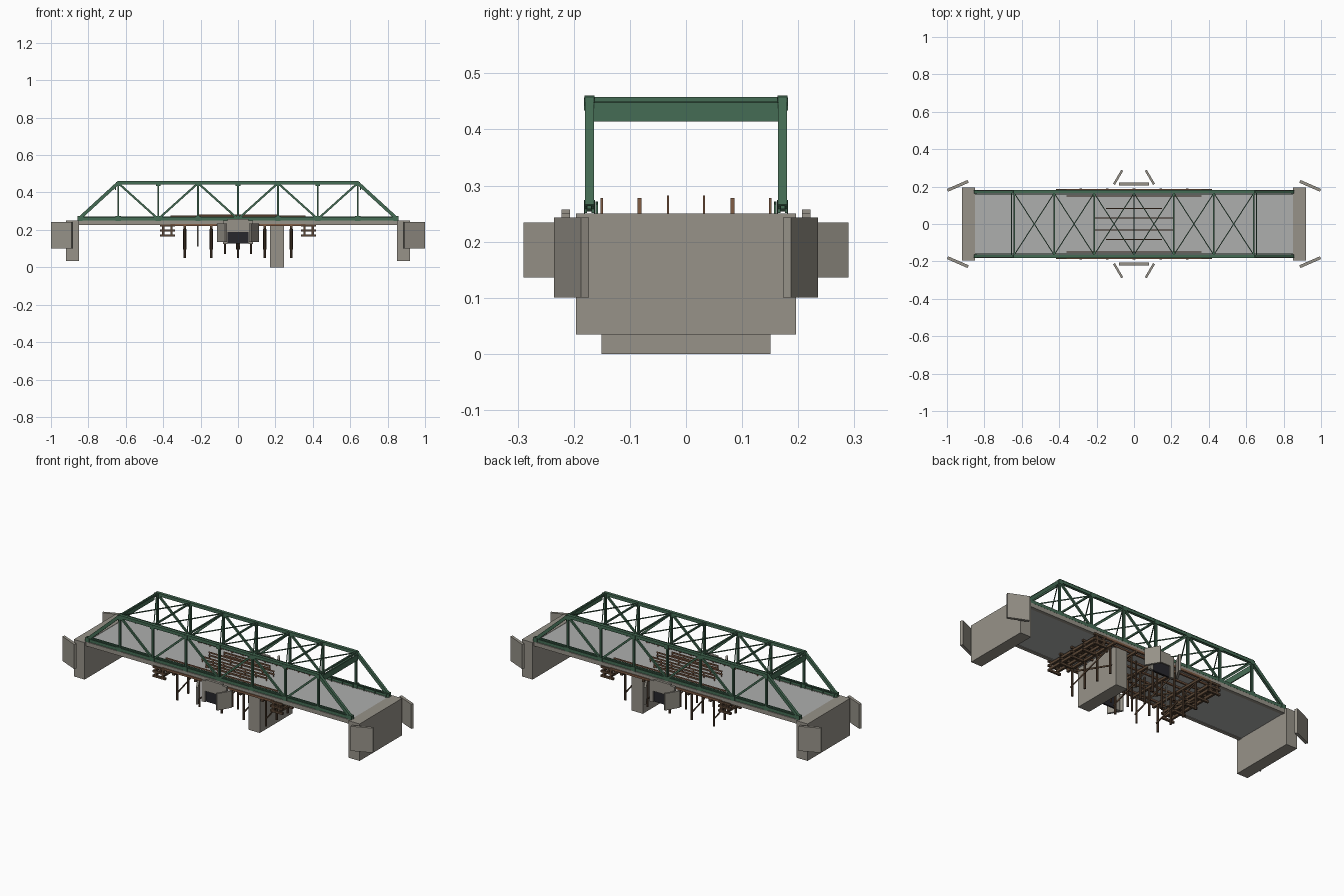
import bpy, bmesh, math
from mathutils import Vector, Matrix

if "Cube" in bpy.data.objects:
    bpy.data.objects.remove(bpy.data.objects["Cube"])


def mat(name, r, g, b):
    m = bpy.data.materials.new(name)
    m.diffuse_color = (r, g, b, 1)
    m.use_nodes = True
    m.node_tree.nodes["Principled BSDF"].inputs["Base Color"].default_value = m.diffuse_color
    return m


GREEN = mat("green_steel", 0.06, 0.15, 0.09)
CONC = mat("concrete", 0.31, 0.29, 0.25)
ROAD = mat("deck_grey", 0.42, 0.43, 0.42)
WOOD = mat("dark_timber", 0.10, 0.06, 0.035)
RAIL = mat("brown_timber", 0.22, 0.11, 0.06)
DARK = mat("dark_opening", 0.02, 0.02, 0.025)


class Part:
    """Collects boxes, bars and piles into one named object."""

    def __init__(self, name, material):
        self.name, self.material, self.bm = name, material, bmesh.new()

    def box(self, x0, x1, y0, y1, z0, z1):
        c = Vector((x0 + x1, y0 + y1, z0 + z1)) / 2
        m = Matrix.Translation(c) @ Matrix.Diagonal((x1 - x0, y1 - y0, z1 - z0, 1))
        bmesh.ops.create_cube(self.bm, size=1, matrix=m)

    def bar(self, a, b, w, h):
        # w is the horizontal width, h the depth of the section
        a, b = Vector(a), Vector(b)
        d = (b - a).normalized()
        side = d.cross(Vector((0, 0, 1)))
        side = side.normalized() if side.length > 1e-4 else Vector((0, 1, 0))
        up = side.cross(d)
        rot = Matrix((d, side, up)).transposed().to_4x4()
        m = Matrix.Translation((a + b) / 2) @ rot @ Matrix.Diagonal(((b - a).length, w, h, 1))
        bmesh.ops.create_cube(self.bm, size=1, matrix=m)

    def pile(self, x, y, z0, z1, r):
        bmesh.ops.create_cone(self.bm, cap_ends=True, segments=10, radius1=r, radius2=r,
                              depth=z1 - z0, matrix=Matrix.Translation((x, y, (z0 + z1) / 2)))

    def done(self):
        bmesh.ops.recalc_face_normals(self.bm, faces=self.bm.faces)
        me = bpy.data.meshes.new(self.name)
        self.bm.to_mesh(me)
        self.bm.free()
        me.materials.append(self.material)
        ob = bpy.data.objects.new(self.name, me)
        bpy.context.collection.objects.link(ob)


BOT, TOP, YT = 0.258, 0.45, 0.172
nodes = [-0.64 + i * 1.28 / 6 for i in range(7)]

# Concrete deck, abutments and pier
p = Part("deck", ROAD)
p.box(-0.86, 0.86, -0.18, 0.18, 0.228, 0.248)
p.done()
p = Part("abutments", CONC)
for s in (-1, 1):
    x = sorted((s * 0.85, s * 0.92))
    p.box(*x, -0.196, 0.196, 0.035, 0.25)
p.done()
p = Part("pier", CONC)
p.box(0.172, 0.246, -0.151, 0.151, 0, 0.23)
p.done()

# Abutment wing walls, angled in plan
p = Part("abutment_wing_walls", CONC)
for sx in (-1, 1):
    for sy in (-1, 1):
        p.bar((sx * 0.887, sy * 0.228, 0.172), (sx * 0.997, sy * 0.18, 0.172), 0.016, 0.143)
p.done()

# Trusses on both sides
for s, side in ((-1, "front"), (1, "back")):
    y = s * YT
    p = Part(side + "_truss_chords", GREEN)
    for dy in (-0.006, 0.006):
        p.bar((-0.85, y + dy, BOT + 0.002), (0.85, y + dy, BOT + 0.002), 0.004, 0.018)
        p.bar((-0.64, y + dy, TOP), (0.64, y + dy, TOP), 0.004, 0.016)
        for e in (-1, 1):
            p.bar((e * 0.85, y + dy, BOT), (e * 0.64, y + dy, TOP), 0.004, 0.016)
    p.bar((-0.645, y, 0.4585), (0.645, y, 0.4585), 0.018, 0.004)
    for e in (-1, 1):
        p.bar((e * 0.855, y, BOT + 0.007), (e * 0.645, y, TOP + 0.007), 0.016, 0.003)
    p.done()
    p = Part(side + "_truss_webs", GREEN)
    for i, x in enumerate(nodes):
        for dy in (-0.005, 0.005):
            p.box(x - 0.005, x + 0.005, y + dy - 0.002, y + dy + 0.002, BOT, TOP)
        p.box(x - 0.0015, x + 0.0015, y - 0.005, y + 0.005, BOT, TOP)
        if i < 6:
            za, zb = (TOP, BOT) if i % 2 == 0 else (BOT, TOP)
            p.bar((x, y, za), (nodes[i + 1], y, zb), 0.010, 0.011)
    p.done()
    # Gusset plates at the nodes
    p = Part(side + "_gusset_plates", GREEN)
    for x in nodes + [-0.845, 0.845]:
        for dy in (-0.009, 0.009):
            p.box(x - 0.014, x + 0.014, y + dy - 0.001, y + dy + 0.001, 0.248, 0.274)
            if abs(x) < 0.7:
                p.box(x - 0.013, x + 0.013, y + dy - 0.001, y + dy + 0.001, 0.434, 0.457)
    p.done()
    # Low guard rail beside the deck
    p = Part(side + "_guard_rail", GREEN)
    p.bar((-0.85, s * 0.159, 0.269), (0.85, s * 0.159, 0.269), 0.003, 0.006)
    for k in range(25):
        x = -0.84 + k * 0.07
        p.box(x - 0.002, x + 0.002, s * 0.159 - 0.002, s * 0.159 + 0.002, 0.247, 0.272)
    p.done()
    p = Part(side + "_edge_beam", CONC)
    p.box(-0.85, 0.85, y - 0.01, y + 0.01, 0.225, 0.249)
    p.done()

# Overhead struts, cross bracing and portals
p = Part("top_bracing", GREEN)
for i, x in enumerate(nodes):
    p.bar((x, -0.165, 0.453), (x, 0.165, 0.453), 0.008, 0.009)
    if i < 6:
        p.bar((x, -0.165, 0.452), (nodes[i + 1], 0.165, 0.452), 0.005, 0.005)
        p.bar((x, 0.165, 0.449), (nodes[i + 1], -0.165, 0.449), 0.005, 0.005)
p.done()
p = Part("portal_plates", GREEN)
for s in (-1, 1):
    p.bar((s * 0.655, -0.165, 0.431), (s * 0.655, 0.165, 0.431), 0.006, 0.034)
p.done()

# Timber trestle under midspan
p = Part("trestle_piles", WOOD)
bents = [-0.285, -0.1425, 0, 0.1425, 0.285]
for x in bents:
    for y in (-0.15, -0.05, 0.05, 0.15):
        p.pile(x, y, 0.05, 0.225, 0.0065)
for x in (-0.07, 0.07):
    for y in (-0.1, 0, 0.1):
        p.pile(x, y, 0.072, 0.225, 0.005)
p.done()
p = Part("trestle_caps_and_braces", WOOD)
for x in bents:
    p.box(x - 0.007, x + 0.007, -0.189, 0.189, 0.207, 0.221)
    for s in (-1, 1):
        p.bar((x + s * 0.008, -s * 0.155, 0.10), (x + s * 0.008, s * 0.155, 0.2), 0.003, 0.009)
p.done()
p = Part("trestle_stringers", RAIL)
for y in (-0.182, -0.15, -0.083, -0.033, 0.033, 0.083, 0.15, 0.182):
    p.box(-0.36, 0.36, y - 0.005, y + 0.005, 0.22, 0.232)
p.done()

# Timber railings rising above the deck
p = Part("timber_railings", RAIL)
for y, half, top, w in ((0.15, 0.36, 0.278, 0.002), (0.083, 0.15, 0.278, 0.0035),
                        (0.032, 0.21, 0.282, 0.002)):
    for s in (-1, 1):
        for z in (top - 0.004, top - 0.02):
            p.box(-half, half, s * y - w, s * y + w, z - 0.004, z + 0.004)
        n = round(half / 0.035)
        for k in range(n + 1):
            x = -half + 0.004 + k * (2 * half - 0.008) / n
            p.box(x - 0.003, x + 0.003, s * y - w, s * y + w, 0.23, top)
p.done()

# Stacked timber cribs at the trestle ends
p = Part("timber_cribs", WOOD)
for sx in (-1, 1):
    cx = sx * 0.378
    for z in (0.17, 0.197, 0.223):
        for y in (-0.182, -0.09, 0, 0.09, 0.182):
            p.box(cx - 0.04, cx + 0.04, y - 0.006, y + 0.006, z - 0.006, z + 0.006)
    for z in (0.1835, 0.21):
        for dx in (-0.022, 0.022):
            p.box(cx + dx - 0.006, cx + dx + 0.006, -0.187, 0.187, z - 0.0075, z + 0.0075)
p.done()

# Culvert portals with their wing walls
for s, side in ((-1, "front"), (1, "back")):
    p = Part(side + "_culvert_headwall", CONC)
    ya, yb = sorted((s * 0.207, s * 0.222))
    p.box(-0.08, 0.08, ya, yb, 0.19, 0.25)
    p.box(-0.055, 0.055, ya, yb, 0.249, 0.257)
    for e in (-1, 1):
        x = sorted((e * 0.056, e * 0.08))
        p.box(*x, ya, yb, 0.125, 0.191)
        p.bar((e * 0.107, s * 0.212, 0.185), (e * 0.063, s * 0.287, 0.185), 0.012, 0.098)
    p.done()
    p = Part(side + "_culvert_opening", DARK)
    ya, yb = sorted((s * 0.205, s * 0.215))
    p.box(-0.056, 0.056, ya, yb, 0.127, 0.19)
    p.done()

# Drain pipe under the deck
p = Part("drain_pipe", CONC)
p.pile(-0.215, 0, 0.11, 0.23, 0.004)
p.done()
